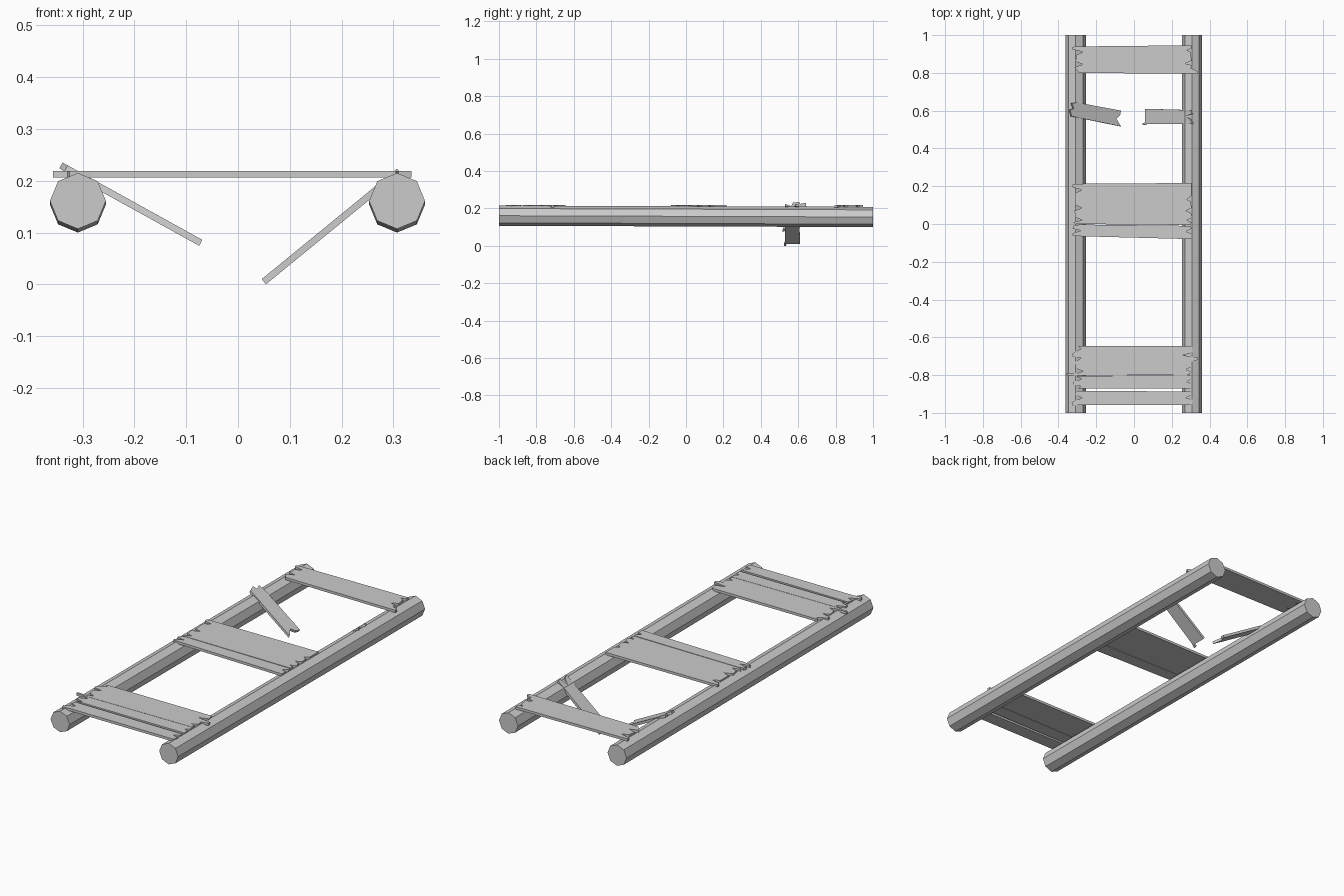
import bpy, bmesh, math
from mathutils import Vector

THICK = 0.013


def plank(name, right, left, z=0.206, slope=0.0):
    """Board from a top-view outline: right end going up in y, left end going down.
    The underside lies on the plane z + slope * x."""
    bm = bmesh.new()
    verts = [bm.verts.new((x, y, z + slope * x)) for x, y in right + left]
    face = bm.faces.new(verts)
    ext = bmesh.ops.extrude_face_region(bm, geom=[face])
    lift = Vector((-slope, 0, 1)).normalized() * THICK
    moved = [v for v in ext["geom"] if isinstance(v, bmesh.types.BMVert)]
    bmesh.ops.translate(bm, verts=moved, vec=lift)
    bmesh.ops.recalc_face_normals(bm, faces=bm.faces)
    caps = [f for f in bm.faces if len(f.verts) > 4]
    bmesh.ops.triangulate(bm, faces=caps, ngon_method='EAR_CLIP')
    mesh = bpy.data.meshes.new(name)
    bm.to_mesh(mesh)
    bm.free()
    obj = bpy.data.objects.new(name, mesh)
    bpy.context.collection.objects.link(obj)
    return obj


def rail(name, x):
    """Octagonal log with a corner on top, dropping slightly toward the back."""
    bm = bmesh.new()
    rings = []
    for y, zc in ((-1, 0.161), (1, 0.154)):
        rings.append([bm.verts.new((x + 0.054 * math.sin(i * math.pi / 4), y,
                                    zc + 0.054 * math.cos(i * math.pi / 4))) for i in range(8)])
    for i in range(8):
        j = (i + 1) % 8
        bm.faces.new((rings[0][i], rings[0][j], rings[1][j], rings[1][i]))
    for ring in rings:
        bm.faces.new(ring)
    bmesh.ops.recalc_face_normals(bm, faces=bm.faces)
    mesh = bpy.data.meshes.new(name)
    bm.to_mesh(mesh)
    bm.free()
    bpy.context.collection.objects.link(bpy.data.objects.new(name, mesh))


# Side rails
rail("left_rail", -0.309)
rail("right_rail", 0.307)

# Back plank
plank("back_plank",
      [(0.335, 0.795), (0.335, 0.81), (0.30, 0.825), (0.31, 0.84), (0.27, 0.85), (0.305, 0.865),
       (0.30, 0.91), (0.28, 0.92), (0.305, 0.93), (0.305, 0.946)],
      [(-0.29, 0.94), (-0.325, 0.938), (-0.325, 0.925), (-0.27, 0.91), (-0.305, 0.895),
       (-0.31, 0.86), (-0.27, 0.845), (-0.315, 0.83), (-0.29, 0.80)])

# Middle pair of planks
plank("middle_wide_plank",
      [(0.30, -0.005), (0.305, 0.01), (0.28, 0.02), (0.31, 0.035), (0.30, 0.06), (0.275, 0.07),
       (0.305, 0.085), (0.30, 0.12), (0.28, 0.13), (0.305, 0.15), (0.305, 0.217)],
      [(-0.28, 0.213), (-0.325, 0.21), (-0.325, 0.195), (-0.275, 0.18), (-0.31, 0.165),
       (-0.31, 0.10), (-0.275, 0.085), (-0.315, 0.07), (-0.31, 0.035), (-0.275, 0.02),
       (-0.32, 0.01), (-0.31, 0.0)])
plank("middle_narrow_plank",
      [(0.305, -0.08), (0.305, -0.05), (0.275, -0.04), (0.305, -0.025), (0.30, -0.01)],
      [(-0.29, -0.003), (-0.32, -0.01), (-0.325, -0.025), (-0.28, -0.035), (-0.325, -0.05),
       (-0.325, -0.06), (-0.28, -0.065)])

# Front group of planks
plank("front_wide_plank",
      [(0.295, -0.798), (0.30, -0.78), (0.275, -0.77), (0.305, -0.755), (0.30, -0.73),
       (0.335, -0.72), (0.335, -0.707), (0.26, -0.695), (0.31, -0.68), (0.305, -0.645)],
      [(-0.295, -0.645), (-0.28, -0.66), (-0.325, -0.685), (-0.325, -0.70), (-0.28, -0.71),
       (-0.31, -0.73), (-0.305, -0.765), (-0.27, -0.78), (-0.30, -0.79), (-0.357, -0.79),
       (-0.357, -0.80), (-0.31, -0.803)])
plank("front_middle_plank",
      [(0.305, -0.872), (0.305, -0.845), (0.28, -0.835), (0.305, -0.82), (0.30, -0.80)],
      [(-0.31, -0.805), (-0.275, -0.82), (-0.32, -0.835), (-0.32, -0.85), (-0.28, -0.86),
       (-0.30, -0.872)])
plank("front_narrow_plank",
      [(0.305, -0.957), (0.31, -0.93), (0.275, -0.92), (0.305, -0.905), (0.305, -0.887)],
      [(-0.30, -0.883), (-0.31, -0.905), (-0.275, -0.92), (-0.31, -0.935), (-0.33, -0.945),
       (-0.325, -0.962), (-0.28, -0.957)])

# Snapped plank hanging from both rails
plank("broken_plank_left",
      [(-0.075, 0.517), (-0.10, 0.558), (-0.08, 0.575), (-0.075, 0.60)],
      [(-0.305, 0.643), (-0.335, 0.64), (-0.325, 0.61), (-0.345, 0.605), (-0.335, 0.57)],
      z=0.033, slope=-0.553)
plank("broken_plank_right",
      [(0.315, 0.53), (0.305, 0.555), (0.28, 0.57), (0.315, 0.585), (0.31, 0.603)],
      [(0.066, 0.61), (0.066, 0.537), (0.054, 0.535), (0.054, 0.523), (0.075, 0.53)],
      z=-0.044, slope=0.817)
